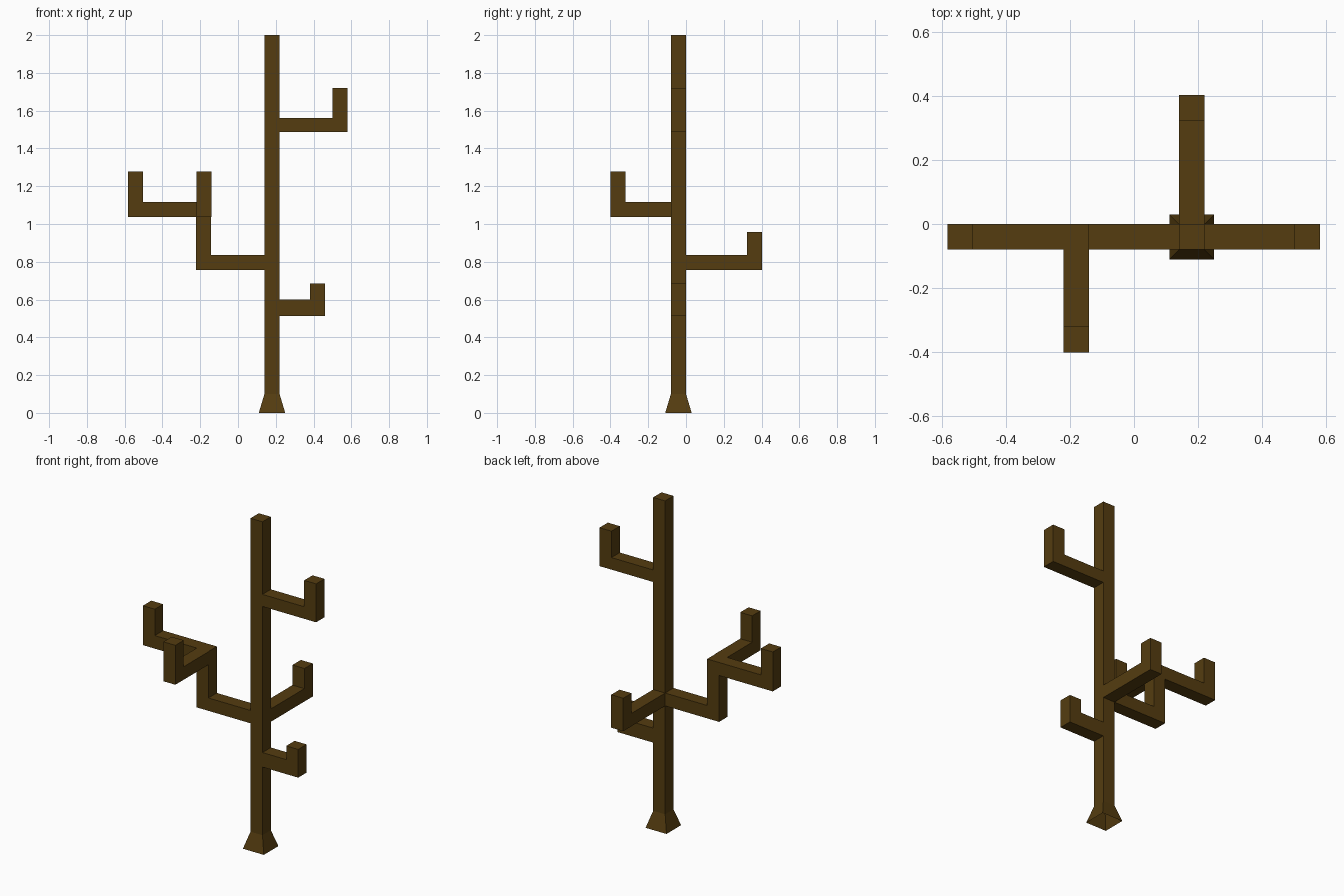
import bpy
import bmesh
from mathutils import Vector

cube = bpy.data.objects.get("Cube")
if cube:
    bpy.data.objects.remove(cube, do_unlink=True)

BROWN = (0.09, 0.046, 0.005, 1)
bark = bpy.data.materials.new("brown bark")
bark.use_nodes = True
bark.diffuse_color = BROWN
bark.node_tree.nodes["Principled BSDF"].inputs["Base Color"].default_value = BROWN

W = 0.08                                # thickness of every limb
CX, CY = 0.18, -0.04                    # trunk axis
UP = Vector((0, 0, 1))


def add_object(name, bm):
    bmesh.ops.recalc_face_normals(bm, faces=bm.faces)
    mesh = bpy.data.meshes.new(name)
    bm.to_mesh(mesh)
    bm.free()
    mesh.materials.append(bark)
    bpy.context.collection.objects.link(bpy.data.objects.new(name, mesh))


def trunk(name, sections):
    """Square sections (height, half width) joined upward, open underneath."""
    bm = bmesh.new()
    rings = [[bm.verts.new((CX + sx * h, CY + sy * h, z))
              for sx, sy in ((-1, -1), (1, -1), (1, 1), (-1, 1))]
             for z, h in sections]
    for low, high in zip(rings, rings[1:]):
        for i in range(4):
            j = (i + 1) % 4
            bm.faces.new((low[i], low[j], high[j], high[i]))
    bm.faces.new(rings[-1])
    add_object(name, bm)


def branch(name, root, direction, reach, thick, top):
    """L-shaped limb: runs out from root, then turns up to height top."""
    root, out = Vector(root), Vector(direction)
    side = out.cross(UP) * W / 2
    rise = top - root.z
    profile = [(0, 0), (reach, 0), (reach, rise), (reach - W, rise),
               (reach - W, thick), (0, thick)]
    bm = bmesh.new()
    near, far = [[bm.verts.new(root + out * d + UP * h + s) for d, h in profile]
                 for s in (-side, side)]
    bm.faces.new(near)
    bm.faces.new(far)
    for i in range(len(profile) - 1):   # the root end stays open
        bm.faces.new((near[i], near[i + 1], far[i + 1], far[i]))
    add_object(name, bm)


# Trunk with flared foot
trunk("trunk", [(0, 0.07), (0.1, W / 2), (2, W / 2)])

# Branches growing straight from the trunk
right_face, left_face = CX + W / 2, CX - W / 2
branch("upper_left_branch", (right_face, CY, 1.487), (1, 0, 0), 0.36, 0.073, 1.72)
branch("lower_left_branch", (right_face, CY, 0.513), (1, 0, 0), 0.24, 0.088, 0.684)
branch("back_branch", (CX, 0, 0.757), (0, 1, 0), 0.402, 0.078, 0.957)

# Right branch that forks in two at its top
branch("forked_branch", (left_face, CY, 0.757), (-1, 0, 0), 0.362, 0.078, 1.117)
branch("fork_right_branch", (-0.222, CY, 1.038), (-1, 0, 0), 0.36, 0.079, 1.277)
branch("fork_front_branch", (-CX, -W, 1.038), (0, -1, 0), 0.32, 0.079, 1.277)
